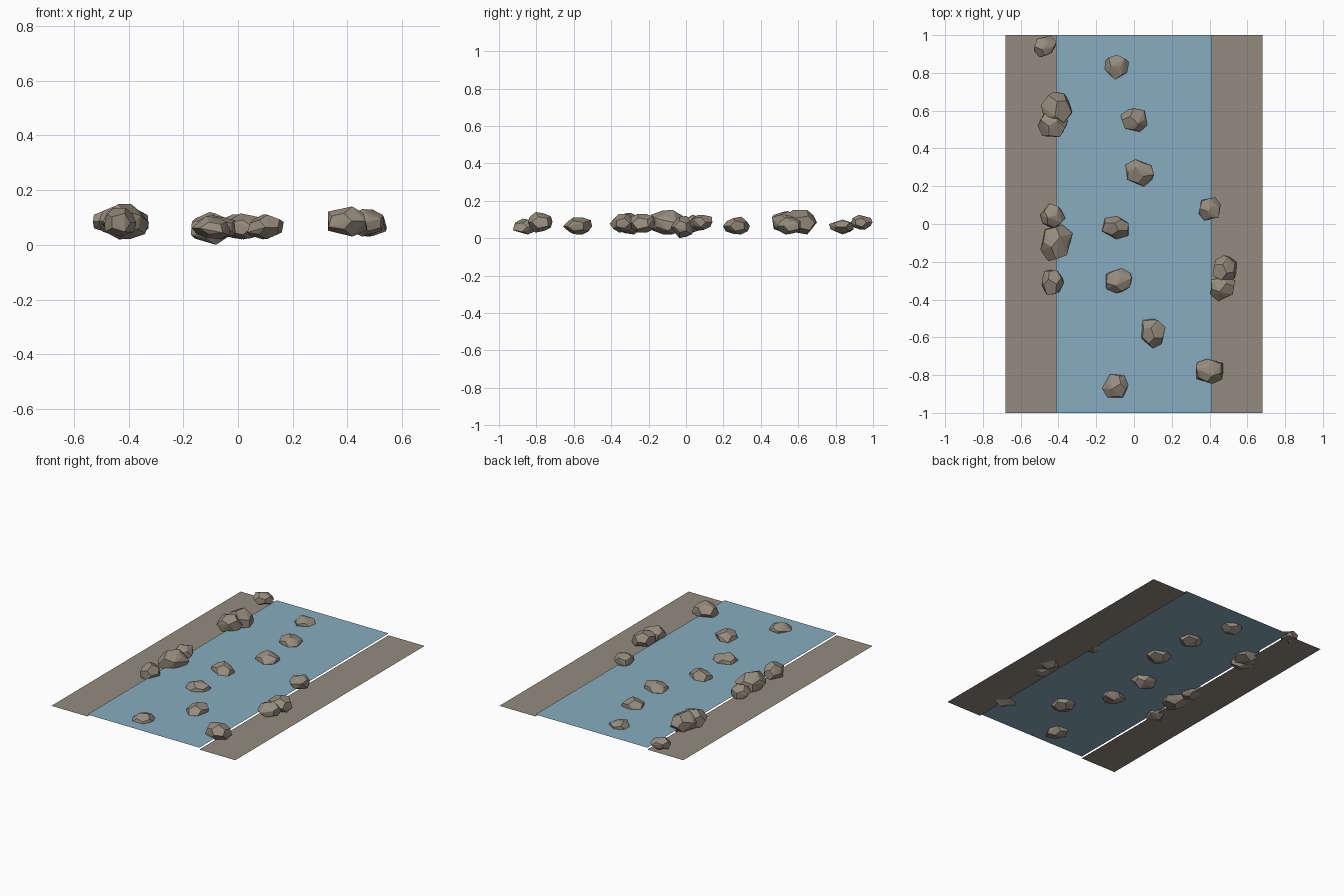
import bpy
import bmesh
import random
from itertools import product
from math import sqrt, pi
from mathutils import Vector, Matrix

random.seed(4)

if "Cube" in bpy.data.objects:
    bpy.data.objects.remove(bpy.data.objects["Cube"], do_unlink=True)


def make_material(name, rgb):
    colour = (*rgb, 1.0)
    material = bpy.data.materials.new(name)
    material.use_nodes = True
    material.diffuse_color = colour
    shader = material.node_tree.nodes["Principled BSDF"]
    shader.inputs["Base Color"].default_value = colour
    shader.inputs["Roughness"].default_value = 0.9
    return material


def add_object(name, bm, material):
    mesh = bpy.data.meshes.new(name)
    bm.to_mesh(mesh)
    bm.free()
    mesh.materials.append(material)
    obj = bpy.data.objects.new(name, mesh)
    bpy.context.collection.objects.link(obj)
    return obj


def add_strip(name, x_min, x_max, z, material):
    """Flat sheet running the full length of the stream."""
    bm = bmesh.new()
    corners = [(x_min, -1), (x_max, -1), (x_max, 1), (x_min, 1)]
    bm.faces.new([bm.verts.new((x, y, z)) for x, y in corners])
    add_object(name, bm, material)


def dodecahedron_points():
    golden = (1 + sqrt(5)) / 2
    points = [Vector(p) for p in product((-1, 1), repeat=3)]
    for a, b in product((-1 / golden, 1 / golden), (-golden, golden)):
        points += [Vector((0, a, b)), Vector((a, b, 0)), Vector((b, 0, a))]
    return points


def add_rock(name, x, y, half_x, half_y, bottom, top, material):
    """Roughened dodecahedron fitted to its own box."""
    turn = Matrix.Rotation(random.uniform(0, 2 * pi), 3, "Z")
    points = [turn @ p * random.uniform(0.86, 1.12) for p in dodecahedron_points()]
    low = Vector([min(p[i] for p in points) for i in range(3)])
    high = Vector([max(p[i] for p in points) for i in range(3)])
    size = Vector((2 * half_x, 2 * half_y, top - bottom))
    base = Vector((x - half_x, y - half_y, bottom))
    bm = bmesh.new()
    for p in points:
        bm.verts.new([base[i] + size[i] * (p[i] - low[i]) / (high[i] - low[i])
                      for i in range(3)])
    hull = bmesh.ops.convex_hull(bm, input=bm.verts)
    loose = [v for v in bm.verts if not v.link_faces]
    bmesh.ops.delete(bm, geom=loose, context="VERTS")
    bmesh.ops.recalc_face_normals(bm, faces=bm.faces)
    add_object(name, bm, material)


water = make_material("water blue", (0.242, 0.413, 0.527))
earth = make_material("bank earth", (0.296, 0.258, 0.209))
stone = make_material("rock grey brown", (0.31, 0.265, 0.21))

# Water surface, slightly higher than the two banks
add_strip("water", -0.414, 0.414, 0.063, water)
add_strip("left_bank", 0.414, 0.68, 0.05, earth)
add_strip("right_bank", -0.68, -0.414, 0.05, earth)

# Stepping rocks down the middle: x, y, half width, half depth, bottom, top
stream_rocks = [
    (-0.09, 0.83, 0.065, 0.066, 0.02, 0.1),
    (0, 0.55, 0.07, 0.062, 0.02, 0.11),
    (0.03, 0.27, 0.075, 0.072, 0.02, 0.115),
    (-0.1, -0.02, 0.072, 0.062, 0, 0.12),
    (-0.08, -0.3, 0.072, 0.066, 0.02, 0.11),
    (0.1, -0.58, 0.067, 0.078, 0.02, 0.11),
    (-0.1, -0.86, 0.07, 0.066, 0.02, 0.105),
]

# Rocks along both edges of the stream
edge_rocks = [
    (-0.47, 0.94, 0.06, 0.058, 0.045, 0.125),
    (-0.41, 0.6, 0.083, 0.1, 0.02, 0.15),
    (-0.43, 0.53, 0.08, 0.07, 0.02, 0.145),
    (-0.43, 0.04, 0.066, 0.069, 0.03, 0.125),
    (-0.41, -0.1, 0.085, 0.096, 0.02, 0.15),
    (-0.43, -0.31, 0.058, 0.066, 0.03, 0.135),
    (0.4, 0.08, 0.058, 0.061, 0.04, 0.125),
    (0.48, -0.24, 0.064, 0.074, 0.03, 0.13),
    (0.47, -0.34, 0.064, 0.069, 0.03, 0.13),
    (0.4, -0.78, 0.072, 0.066, 0.03, 0.14),
]

for group, rocks in (("stream_rock", stream_rocks), ("edge_rock", edge_rocks)):
    for number, rock in enumerate(rocks, 1):
        add_rock(f"{group}_{number}", *rock, stone)
